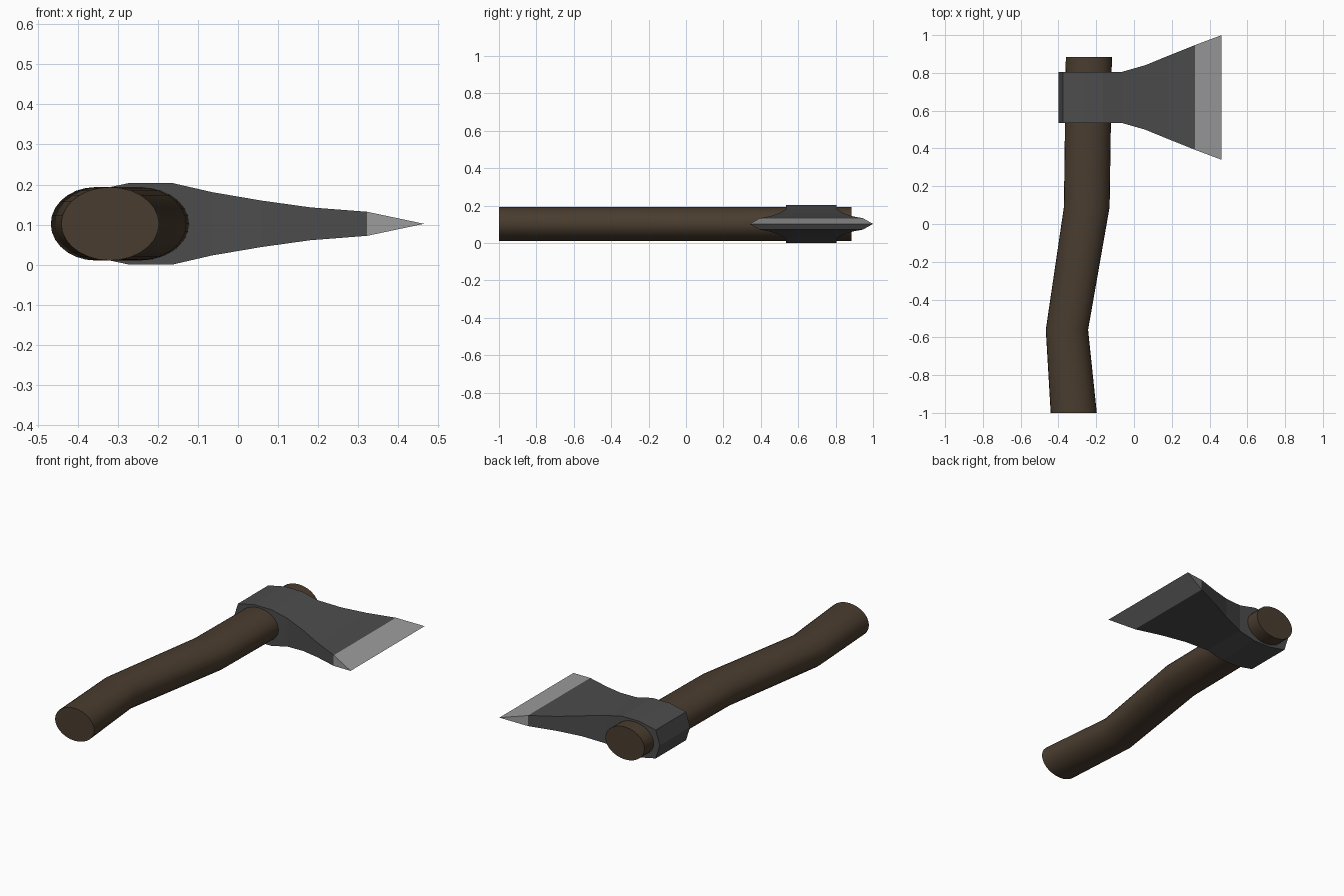
import bpy, bmesh, math

if "Cube" in bpy.data.objects:
    bpy.data.objects.remove(bpy.data.objects["Cube"])

ZC = 0.102  # height of the axe's middle plane


def material(name, rgb):
    m = bpy.data.materials.new(name)
    m.diffuse_color = (*rgb, 1.0)
    m.use_nodes = True
    m.node_tree.nodes["Principled BSDF"].inputs["Base Color"].default_value = m.diffuse_color
    return m


wood = material("dark wood", (0.068, 0.046, 0.028))
steel = material("dark steel", (0.073, 0.073, 0.073))
edge = material("ground edge", (0.33, 0.33, 0.33))


def loft(name, rings, mats):
    """Skin a list of closed rings and cap both ends."""
    bm = bmesh.new()
    rows = [[bm.verts.new(p) for p in ring] for ring in rings]
    n = len(rows[0])
    for a, b in zip(rows, rows[1:]):
        for i in range(n):
            j = (i + 1) % n
            bm.faces.new((a[i], a[j], b[j], b[i]))
    bm.faces.new(rows[0])
    bm.faces.new(rows[-1])
    bmesh.ops.remove_doubles(bm, verts=bm.verts[:], dist=1e-5)
    bmesh.ops.recalc_face_normals(bm, faces=bm.faces[:])
    me = bpy.data.meshes.new(name)
    bm.to_mesh(me)
    bm.free()
    for m in mats:
        me.materials.append(m)
    ob = bpy.data.objects.new(name, me)
    bpy.context.collection.objects.link(ob)
    return ob


# Handle: oval sections along a bent path (y, centre x, half width)
path = [(-1.0, -0.319, 0.122), (-0.56, -0.355, 0.112),
        (0.09, -0.250, 0.121), (0.885, -0.239, 0.122)]
SIDES = 28
rings = []
for y, cx, w in path:
    rings.append([(cx + w * math.cos(2 * math.pi * k / SIDES), y,
                   ZC + 0.0915 * math.sin(2 * math.pi * k / SIDES))
                  for k in range(SIDES)])
handle = loft("handle", rings, [wood])
bpy.context.view_layer.objects.active = handle
handle.select_set(True)
bpy.ops.object.shade_smooth_by_angle(angle=math.radians(30))

# Head: rectangular sections from poll to cutting edge
# (x, half thickness, half width in y)
stations = [(-0.400, 0.000, 0.135), (-0.375, 0.080, 0.135),
            (-0.270, 0.102, 0.135), (-0.165, 0.102, 0.135),
            (-0.065, 0.079, 0.135), (0.058, 0.058, 0.170),
            (0.180, 0.041, 0.220), (0.322, 0.030, 0.277),
            (0.464, 0.000, 0.330)]
YC = 0.67


def section(x, h, w):
    return [(x, YC - w, ZC - h), (x, YC + w, ZC - h),
            (x, YC + w, ZC + h), (x, YC - w, ZC + h)]


def head_mesh():
    # Profile strips, closed at the thin poll ridge and cutting edge
    bm = bmesh.new()
    rows = [[bm.verts.new(p) for p in section(*s)] for s in stations]
    for a, b in zip(rows, rows[1:]):
        for i in range(4):
            j = (i + 1) % 4
            bm.faces.new((a[i], a[j], b[j], b[i]))
    bmesh.ops.remove_doubles(bm, verts=bm.verts[:], dist=1e-5)
    bmesh.ops.recalc_face_normals(bm, faces=bm.faces[:])
    # Ground edge is everything in front of the bevel line
    for f in bm.faces:
        f.material_index = 1 if f.calc_center_median().x > 0.322 else 0
    me = bpy.data.meshes.new("axe_head")
    bm.to_mesh(me)
    bm.free()
    me.materials.append(steel)
    me.materials.append(edge)
    return me


head = bpy.data.objects.new("axe_head", head_mesh())
bpy.context.collection.objects.link(head)
